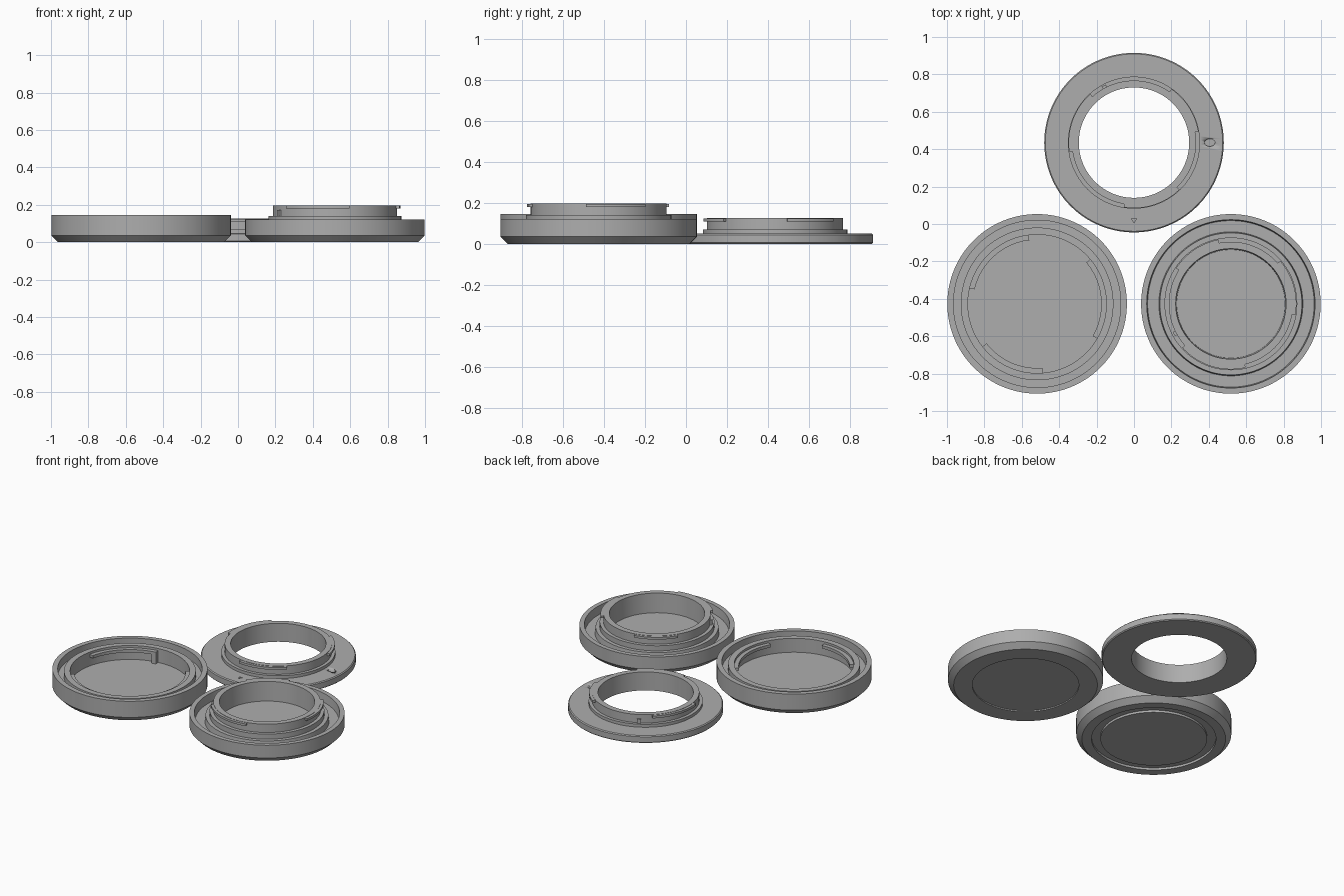
import bpy, bmesh, math

if "Cube" in bpy.data.objects:
    bpy.data.objects.remove(bpy.data.objects["Cube"])

grey = bpy.data.materials.new("plastic_grey")
grey.diffuse_color = (0.42, 0.42, 0.42, 1)
grey.use_nodes = True
grey.node_tree.nodes["Principled BSDF"].inputs["Base Color"].default_value = grey.diffuse_color
SEG = 128


def finish(name, bm, loc):
    bmesh.ops.remove_doubles(bm, verts=bm.verts, dist=1e-5)
    bmesh.ops.recalc_face_normals(bm, faces=bm.faces)
    mesh = bpy.data.meshes.new(name)
    bm.to_mesh(mesh)
    bm.free()
    obj = bpy.data.objects.new(name, mesh)
    obj.location = (loc[0], loc[1], 0)
    mesh.materials.append(grey)
    bpy.context.collection.objects.link(obj)
    bpy.ops.object.select_all(action='DESELECT')
    obj.select_set(True)
    bpy.context.view_layer.objects.active = obj
    bpy.ops.object.shade_smooth_by_angle(angle=math.radians(25))
    return obj


def sweep(name, profile, loc, a0=0, a1=360):
    """Sweep an (r, z) profile about the vertical axis, full turn or arc."""
    full = a1 - a0 == 360
    n = SEG if full else max(2, int((a1 - a0) / 3))
    closed = profile[0][0] > 0
    bm = bmesh.new()
    rows = []
    for i in range(n if full else n + 1):
        a = math.radians(a0 + (a1 - a0) * i / n)
        rows.append([bm.verts.new((r * math.cos(a), r * math.sin(a), z)) for r, z in profile])
    m = len(profile)
    for i in range(n):
        p, q = rows[i], rows[(i + 1) % len(rows)]
        for j in range(m if closed else m - 1):
            k = (j + 1) % m
            bm.faces.new((p[j], p[k], q[k], q[j]))
    if not full:
        bm.faces.new(rows[0])
        bm.faces.new(rows[-1])
    return finish(name, bm, loc)


def arc_block(name, loc, r0, r1, z0, z1, a0, a1):
    return sweep(name, [(r0, z0), (r1, z0), (r1, z1), (r0, z1)], loc, a0, a1)


def cut(target, points, loc, z0, z1):
    """Sink a polygon-shaped pocket into the target."""
    bm = bmesh.new()
    low = [bm.verts.new((x, y, z0)) for x, y in points]
    high = [bm.verts.new((x, y, z1)) for x, y in points]
    bm.faces.new(low)
    bm.faces.new(high)
    for i in range(len(points)):
        k = (i + 1) % len(points)
        bm.faces.new((low[i], low[k], high[k], high[i]))
    cutter = finish("pocket_cutter", bm, loc)
    cutter.hide_render = True
    mod = target.modifiers.new("pocket", 'BOOLEAN')
    mod.operation = 'DIFFERENCE'
    mod.solver = 'EXACT'
    mod.object = cutter
    bpy.context.view_layer.objects.active = target
    bpy.ops.object.modifier_apply(modifier=mod.name)
    bpy.data.objects.remove(cutter)


# Rear cap: double-walled cup with a grooved base
rear = (-0.518, -0.427)
sweep("rear_cap", [
    (0, 0), (0.33, 0), (0.33, 0.015), (0.385, 0.015), (0.385, 0), (0.445, 0),
    (0.48, 0.035), (0.48, 0.145), (0.447, 0.145), (0.447, 0.09), (0.408, 0.09),
    (0.408, 0.13), (0.37, 0.13), (0.37, 0.035), (0, 0.035)], rear)
for a0, a1 in ((98, 167), (218, 275), (-30, 40)):
    arc_block("rear_cap_tab", rear, 0.343, 0.375, 0.095, 0.115, a0, a1)
arc_block("rear_cap_stop", rear, 0.342, 0.375, 0.03, 0.116, 97, 102)

# Body cap: shallow dish with a raised bayonet collar
body = (0.518, -0.427)
sweep("body_cap", [
    (0, 0.008), (0.33, 0.008), (0.33, 0), (0.445, 0), (0.48, 0.035),
    (0.48, 0.122), (0.45, 0.122), (0.445, 0.065), (0.385, 0.065), (0.38, 0.105),
    (0.355, 0.105), (0.355, 0.14), (0.332, 0.14), (0.332, 0.197),
    (0.295, 0.197), (0.29, 0.065), (0, 0.065)], body)
for a0, a1 in ((-10, 41), (101, 147), (222, 283)):
    arc_block("body_cap_tab", body, 0.325, 0.35, 0.18, 0.195, a0, a1)
arc_block("body_cap_pin", body, 0.325, 0.345, 0.135, 0.172, 206, 210)

# Mount ring: flat flange with an open bayonet collar
ring = (0, 0.435)
mount = sweep("mount_ring", [
    (0.295, 0), (0.474, 0), (0.48, 0.006), (0.48, 0.044), (0.474, 0.05),
    (0.353, 0.05), (0.353, 0.07), (0.332, 0.07), (0.332, 0.126), (0.295, 0.126)], ring)
for a0, a1 in ((10, 55), (132, 188), (261, 314)):
    arc_block("mount_ring_tab", ring, 0.325, 0.35, 0.108, 0.124, a0, a1)
arc_block("mount_ring_pin", ring, 0.325, 0.345, 0.065, 0.1, 116, 120)

# Lock pocket and alignment mark in the flange
oval = [(0.405 + 0.028 * math.cos(t * math.pi / 12), 0.02 * math.sin(t * math.pi / 12))
        for t in range(24)]
cut(mount, oval, ring, 0.02, 0.06)
cut(mount, [(-0.014, -0.405), (0, -0.428), (0.014, -0.405)], ring, 0.04, 0.06)
